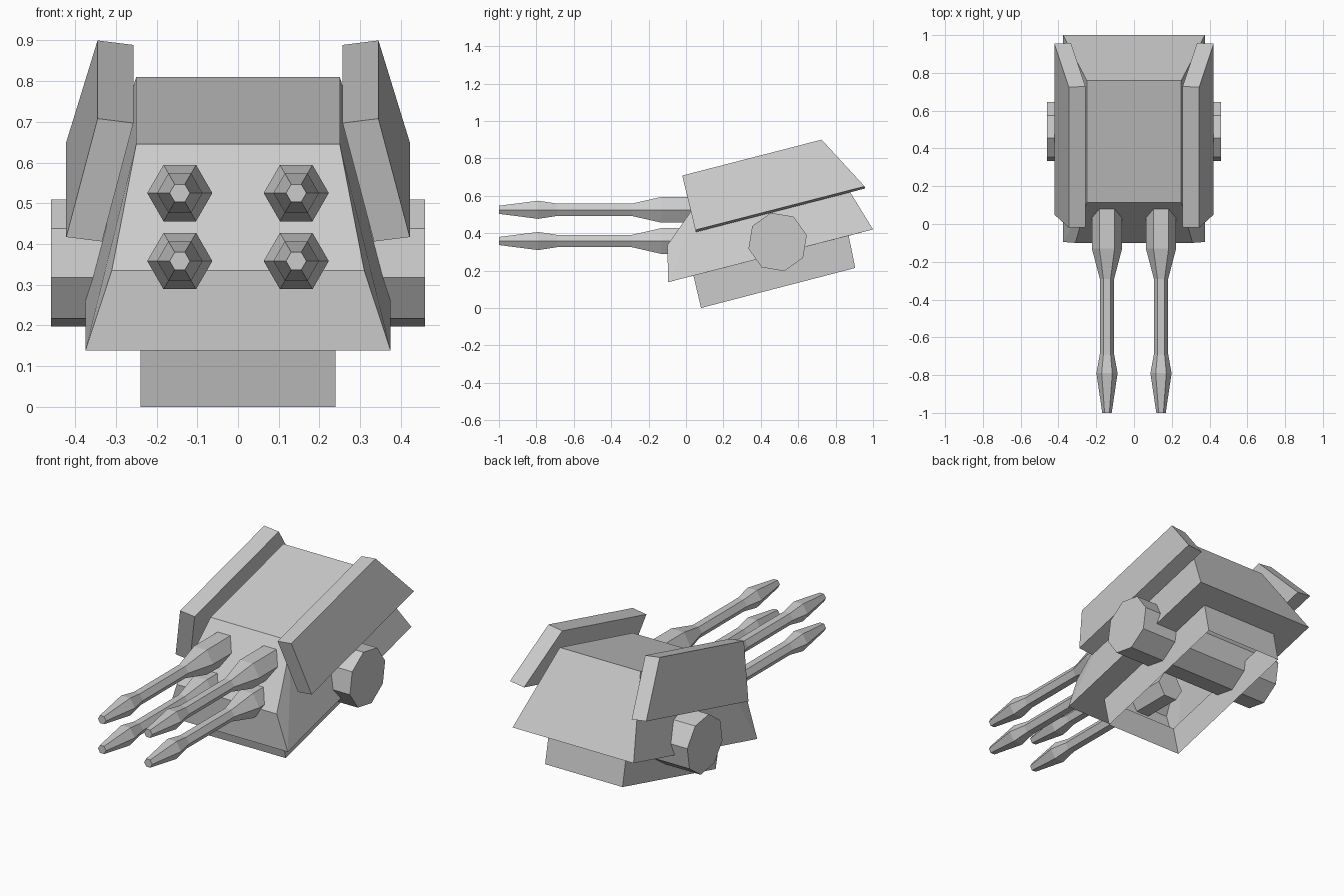
import bpy
import bmesh
from math import sin, cos, tau, radians
from mathutils import Vector

cube = bpy.data.objects.get("Cube")
if cube:
    bpy.data.objects.remove(cube, do_unlink=True)

grey = bpy.data.materials.new("plain_grey")
grey.use_nodes = True
colour = (0.6, 0.6, 0.6, 1)
grey.diffuse_color = colour
grey.node_tree.nodes["Principled BSDF"].inputs["Base Color"].default_value = colour


def finish(name, bm):
    """Turn a bmesh into a flat-shaded grey object."""
    bmesh.ops.recalc_face_normals(bm, faces=bm.faces)
    mesh = bpy.data.meshes.new(name)
    bm.to_mesh(mesh)
    bm.free()
    mesh.materials.append(grey)
    obj = bpy.data.objects.new(name, mesh)
    bpy.context.collection.objects.link(obj)
    return obj


def loft(name, rings, caps=True):
    """Join equal rings of points into a tube."""
    bm = bmesh.new()
    loops = [[bm.verts.new(p) for p in ring] for ring in rings]
    n = len(loops[0])
    for a, b in zip(loops, loops[1:]):
        for i in range(n):
            j = (i + 1) % n
            bm.faces.new((a[i], a[j], b[j], b[i]))
    if caps:
        bm.faces.new(loops[0])
        bm.faces.new(loops[-1])
    return finish(name, bm)


# Turret body: tapered hull, open underneath into a narrower skirt
hull = {  # half width, y, z
    "front_low": (0.375, -0.095, 0.138),
    "front_kink": (0.31, -0.10, 0.335),
    "front_top": (0.25, 0.115, 0.645),
    "back_top": (0.25, 0.76, 0.81),
    "back_low": (0.375, 1.0, 0.42),
    "rim_front": (0.24, 0.04, 0.173),
    "rim_back": (0.24, 0.87, 0.386),
    "skirt_front": (0.24, 0.08, 0.0),
    "skirt_back": (0.24, 0.905, 0.214),
}
bm = bmesh.new()
sides = [{k: bm.verts.new((s * x, y, z)) for k, (x, y, z) in hull.items()}
         for s in (-1, 1)]
L, R = sides
# Faces that span the width
for a, b in (("front_low", "front_kink"), ("front_kink", "front_top"),
             ("front_top", "back_top"), ("back_top", "back_low"),
             ("back_low", "rim_back"), ("rim_back", "skirt_back"),
             ("front_low", "rim_front"), ("rim_front", "skirt_front")):
    bm.faces.new((L[a], L[b], R[b], R[a]))
# Faces on each flank
for v in sides:
    for keys in (("front_low", "front_kink", "front_top"),
                 ("front_low", "front_top", "back_top", "back_low"),
                 ("front_low", "back_low", "rim_back", "rim_front"),
                 ("rim_front", "rim_back", "skirt_back", "skirt_front")):
        bm.faces.new([v[k] for k in keys])
finish("turret_body", bm)

# Leaning armour plates beside the roof
for side, s in (("left", 1), ("right", -1)):
    outer = [Vector((s * x, y, z)) for x, y, z in (
        (0.345, -0.02, 0.708), (0.345, 0.725, 0.90),
        (0.422, 0.955, 0.65), (0.422, 0.05, 0.417))]
    shift = Vector((-s * 0.088, 0.003, -0.011))
    loft(side + "_armour_plate", [outer, [p + shift for p in outer]])

# Eight-sided trunnion through the hull
axle = [(0.49 + 0.16 * cos(a), 0.353 + 0.16 * sin(a))
        for a in (radians(13) + tau * i / 8 for i in range(8))]
loft("trunnion", [[(x, y, z) for y, z in axle] for x in (-0.46, 0.46)])

# Four six-sided gun barrels
barrel = [(-1.0, 0.025), (-0.79, 0.056), (-0.69, 0.038),
          (-0.29, 0.038), (-0.13, 0.08), (0.13, 0.08)]
for side, x in (("left", 0.143), ("right", -0.143)):
    for level, z in (("upper", 0.525), ("lower", 0.358)):
        rings = [[(x + r * cos(tau * i / 6), y, z + r * sin(tau * i / 6))
                  for i in range(6)] for y, r in barrel]
        loft(f"{side}_{level}_barrel", rings)
